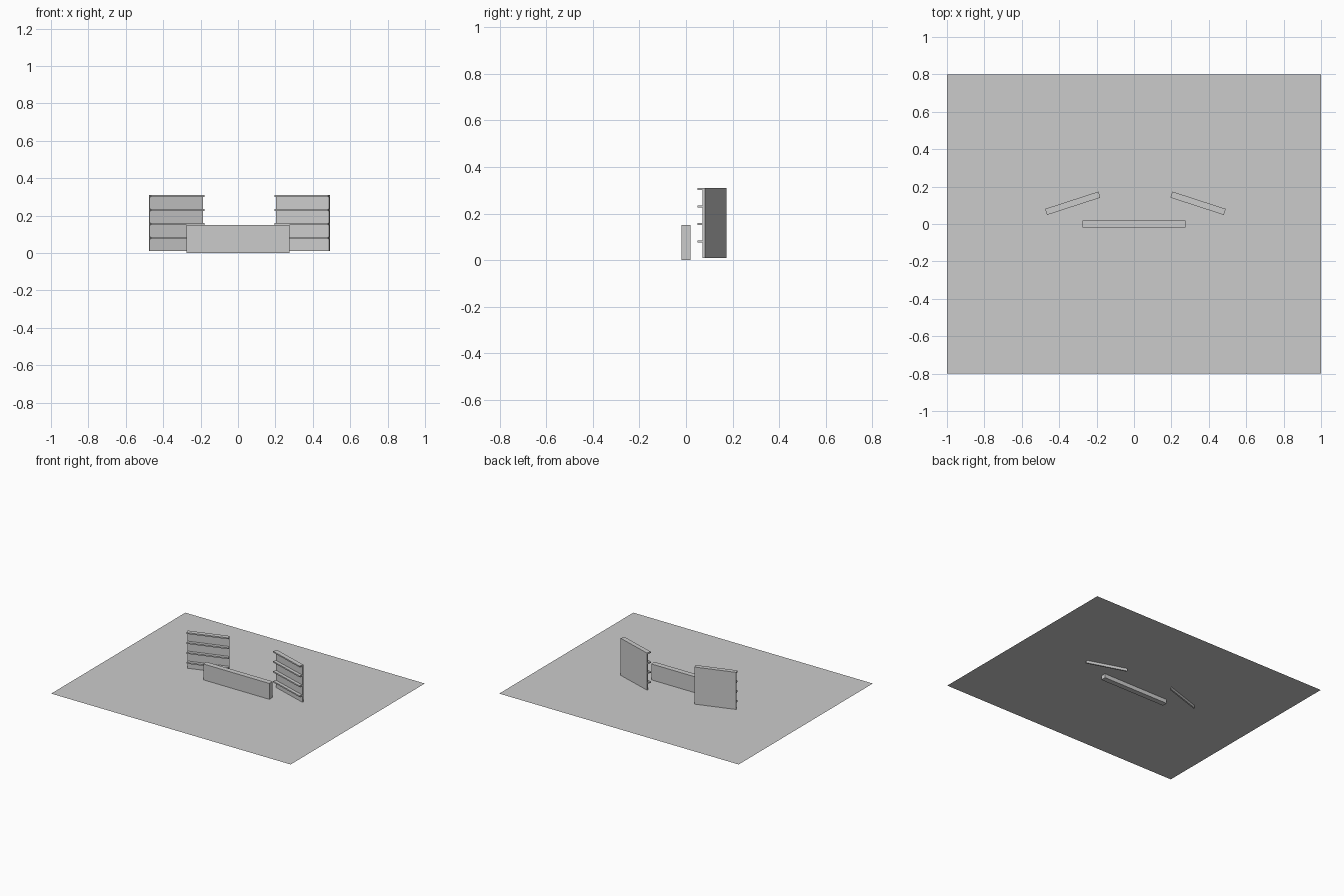
import bpy, math
from mathutils import Matrix

if "Cube" in bpy.data.objects:
    bpy.data.objects.remove(bpy.data.objects["Cube"])


def box(name, x, y, z, matrix=Matrix()):
    """Box from (min, max) ranges, placed by a matrix."""
    verts = [(a, b, c) for c in z for b in y for a in x]
    faces = [(0, 2, 3, 1), (4, 5, 7, 6), (0, 1, 5, 4),
             (2, 6, 7, 3), (0, 4, 6, 2), (1, 3, 7, 5)]
    mesh = bpy.data.meshes.new(name)
    mesh.from_pydata(verts, [], faces)
    obj = bpy.data.objects.new(name, mesh)
    obj.matrix_world = matrix
    bpy.context.collection.objects.link(obj)
    return obj


# Thin floor sheet, slightly above the bottoms of the furniture
floor_mesh = bpy.data.meshes.new("floor")
floor_mesh.from_pydata([(-1, -0.8, 0.03), (1, -0.8, 0.03), (1, 0.8, 0.03), (-1, 0.8, 0.03)],
                       [], [(0, 1, 2, 3)])
bpy.context.collection.objects.link(bpy.data.objects.new("floor", floor_mesh))

# Counter
box("counter", (-0.276, 0.276), (-0.02, 0.02), (0, 0.15))

# Two angled shelf units: back panel with four shelves on the front
for side, x, angle in (("left", -0.333, 18), ("right", 0.348, -18)):
    place = Matrix.Translation((x, 0.127, 0)) @ Matrix.Rotation(math.radians(angle), 4, 'Z')
    box(f"{side}_back_panel", (-0.15, 0.15), (-0.01, 0), (0.01, 0.31), place)
    for i in range(4):
        z = 0.08 + 0.075 * i
        box(f"{side}_shelf_{i + 1}", (-0.15, 0.15), (-0.034, -0.01), (z - 0.005, z + 0.005), place)
